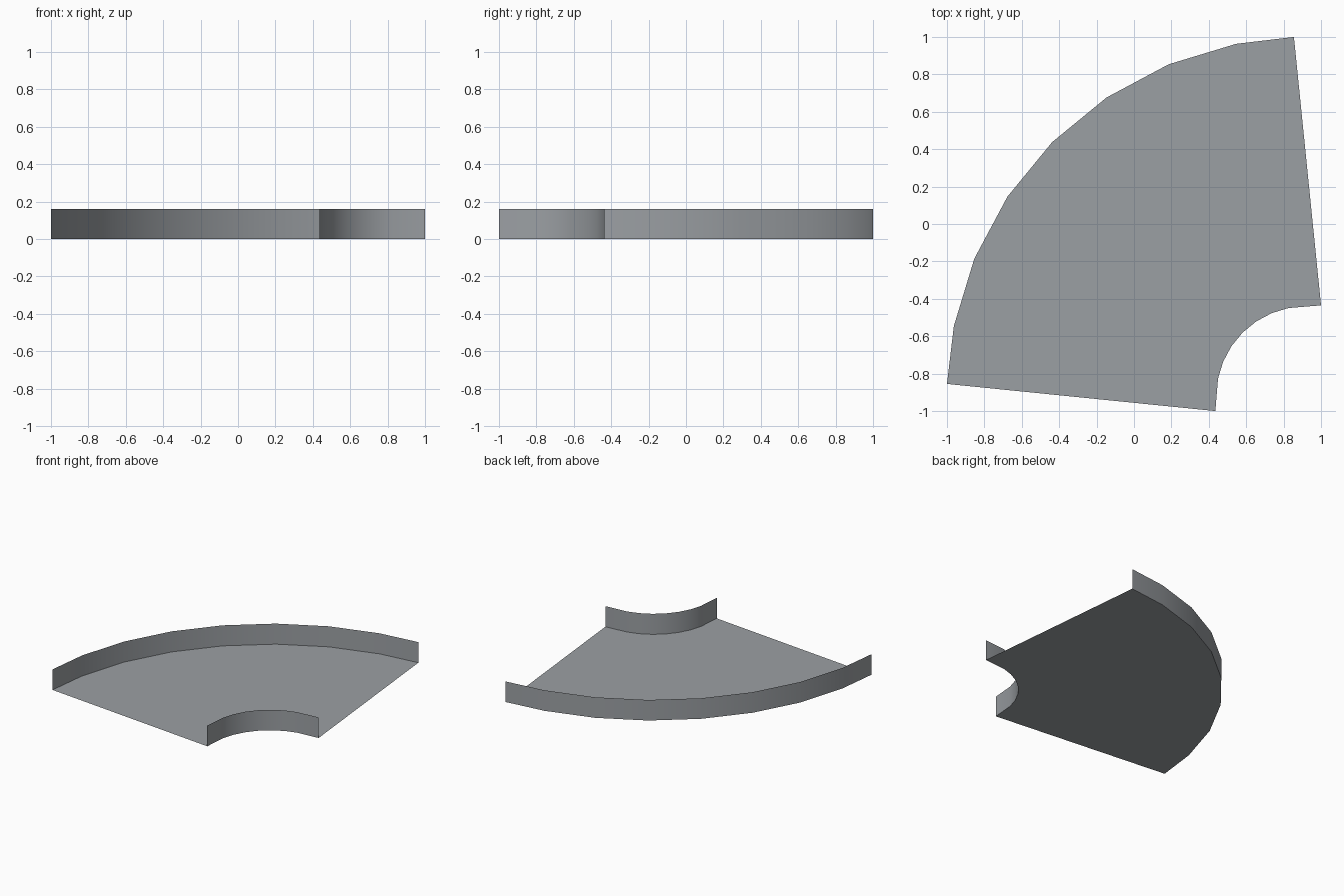
import bpy, bmesh, math
from mathutils import Vector

cube = bpy.data.objects.get("Cube")
if cube:
    bpy.data.objects.remove(cube, do_unlink=True)

HEIGHT = 0.16
CENTRE = 0.92
STEPS = 8

grey = bpy.data.materials.new("steel_grey")
grey.use_nodes = True
colour = (0.33, 0.35, 0.37, 1)
grey.diffuse_color = colour
grey.node_tree.nodes["Principled BSDF"].inputs["Base Color"].default_value = colour


def bend(radius, end):
    """Faceted quarter bend, with the end points carried onto the cut edges."""
    points = [Vector((-end[1], -end[0], 0))]
    for i in range(1, STEPS):
        a = math.pi / 2 * i / STEPS
        points.append(Vector((CENTRE - radius * math.cos(a),
                              -CENTRE + radius * math.sin(a), 0)))
    return points + [Vector((end[0], end[1], 0))]


def strip(name, first, second):
    """Sheet joining two matching rows of points."""
    bm = bmesh.new()
    a = [bm.verts.new(p) for p in first]
    b = [bm.verts.new(p) for p in second]
    for i in range(len(a) - 1):
        bm.faces.new((a[i], a[i + 1], b[i + 1], b[i]))
    bm.normal_update()
    mesh = bpy.data.meshes.new(name)
    bm.to_mesh(mesh)
    bm.free()
    mesh.materials.append(grey)
    mesh.shade_smooth()
    obj = bpy.data.objects.new(name, mesh)
    bpy.context.collection.objects.link(obj)
    return obj


outer = bend(1.92, (0.855, 1.0))
inner = bend(0.48, (1.0, -0.435))
up = Vector((0, 0, HEIGHT))

# Flat tray floor
strip("tray_floor", inner, outer[:]).data.flip_normals()

# Side walls along both bends
for name, row in (("outer_wall", outer), ("inner_wall", inner)):
    strip(name, row, [p + up for p in row])
